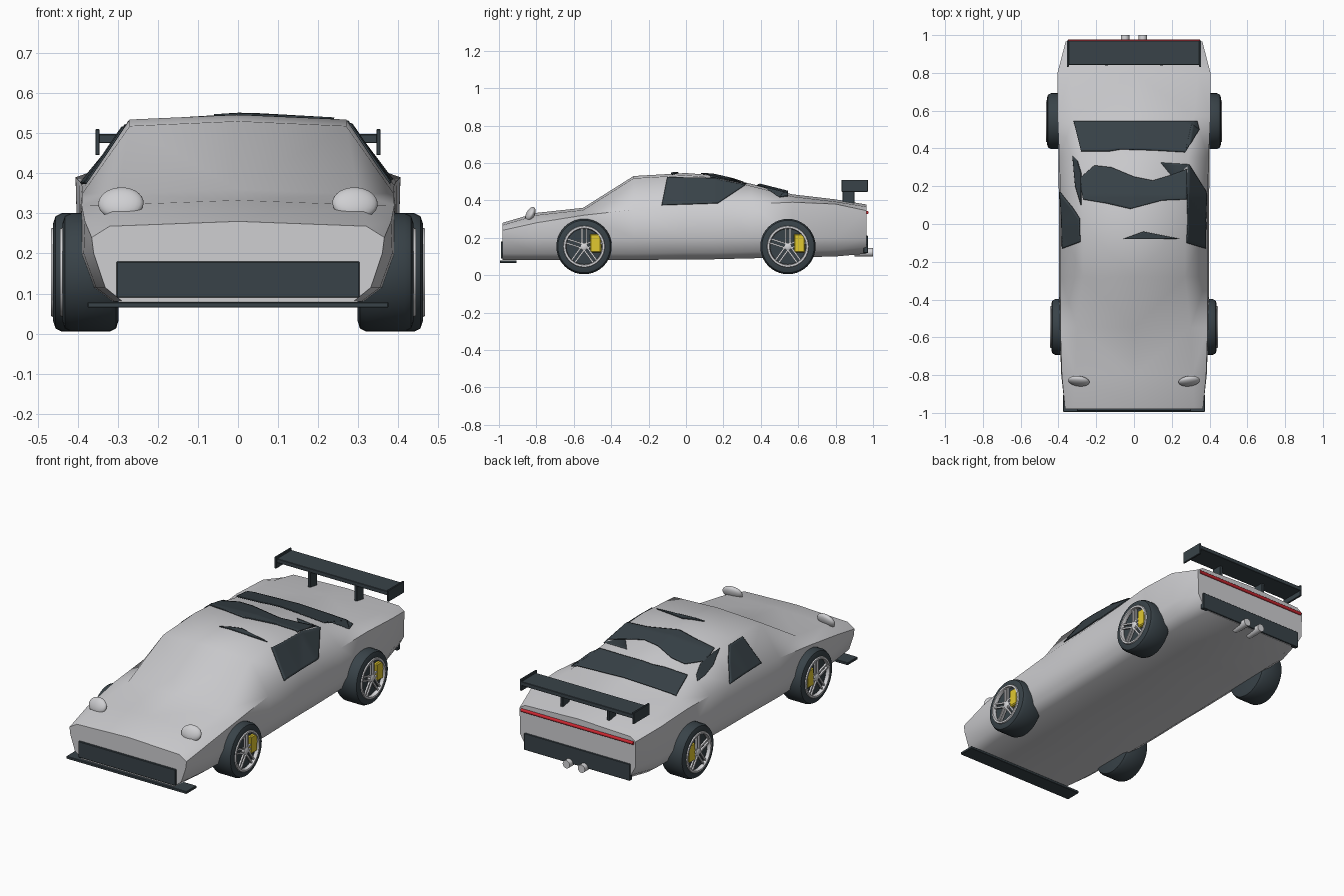
import bpy, bmesh, math
from mathutils import Vector, Matrix
from mathutils.bvhtree import BVHTree

cube = bpy.data.objects.get("Cube")
if cube:
    bpy.data.objects.remove(cube, do_unlink=True)


def material(name, rgb):
    m = bpy.data.materials.new(name)
    m.use_nodes = True
    m.diffuse_color = (*rgb, 1)
    m.node_tree.nodes["Principled BSDF"].inputs["Base Color"].default_value = (*rgb, 1)
    return m


PAINT = material("silver_paint", (0.62, 0.62, 0.64))
DARK = material("dark_trim", (0.04, 0.055, 0.065))
STEEL = material("polished_steel", (0.68, 0.68, 0.7))
YELLOW = material("caliper_yellow", (0.75, 0.58, 0.03))
RED = material("tail_red", (0.6, 0.02, 0.03))


def finish(name, bm, mat, angle=40):
    bmesh.ops.recalc_face_normals(bm, faces=bm.faces)
    mesh = bpy.data.meshes.new(name)
    bm.to_mesh(mesh)
    bm.free()
    ob = bpy.data.objects.new(name, mesh)
    bpy.context.collection.objects.link(ob)
    mesh.materials.append(mat)
    bpy.ops.object.select_all(action="DESELECT")
    ob.select_set(True)
    bpy.context.view_layer.objects.active = ob
    bpy.ops.object.shade_smooth_by_angle(angle=math.radians(angle))
    return ob


def box(name, lo, hi, mat, bevel=0.002):
    lo, hi = Vector(lo), Vector(hi)
    bm = bmesh.new()
    bmesh.ops.create_cube(bm, size=1, matrix=Matrix.Translation((lo + hi) / 2) @ Matrix.Diagonal((*(hi - lo), 1)))
    bmesh.ops.bevel(bm, geom=bm.edges[:], offset=bevel, segments=1, affect="EDGES")
    return finish(name, bm, mat, 20)


def rod(name, centre, radius, length, axis, mat):
    bm = bmesh.new()
    turn = Matrix.Rotation(math.pi / 2, 4, "Y" if axis == "X" else "X")
    bmesh.ops.create_cone(bm, cap_ends=True, segments=20, radius1=radius, radius2=radius,
                          depth=length, matrix=Matrix.Translation(centre) @ turn)
    return finish(name, bm, mat)


def lathe(name, profile, origin, side, mat):
    # Profile of (radius, outward offset) turned about the wheel axle
    bm = bmesh.new()
    rings = []
    n = 40
    for r, d in profile:
        rings.append([bm.verts.new((origin[0] + side * d, origin[1] + r * math.cos(2 * math.pi * i / n),
                                    origin[2] + r * math.sin(2 * math.pi * i / n))) for i in range(n)])
    for a, b in zip(rings, rings[1:] + rings[:1]):
        for i in range(n):
            j = (i + 1) % n
            bm.faces.new((a[i], a[j], b[j], b[i]))
    bmesh.ops.remove_doubles(bm, verts=bm.verts, dist=1e-5)
    return finish(name, bm, mat)


# Body: stations of (y, bottom z, belt width, shoulder width, shoulder z, top width, top z)
STATIONS = [
    (-0.98, 0.08, 0.36, 0.365, 0.24, 0.32, 0.28),
    (-0.80, 0.08, 0.385, 0.382, 0.28, 0.31, 0.333),
    (-0.55, 0.08, 0.395, 0.39, 0.32, 0.30, 0.36),
    (-0.28, 0.08, 0.398, 0.388, 0.35, 0.27, 0.53),
    (0.00, 0.085, 0.398, 0.388, 0.36, 0.27, 0.546),
    (0.15, 0.085, 0.398, 0.39, 0.37, 0.275, 0.534),
    (0.35, 0.09, 0.40, 0.395, 0.38, 0.285, 0.488),
    (0.57, 0.095, 0.40, 0.405, 0.39, 0.32, 0.432),
    (0.80, 0.10, 0.40, 0.405, 0.38, 0.34, 0.405),
    (0.965, 0.115, 0.36, 0.362, 0.345, 0.33, 0.378),
]
bm = bmesh.new()
rings = []
for y, zb, w, ws, zs, wt, zt in STATIONS:
    half = [(0.8 * w, zb), (0.92 * w, zb + 0.035), (w, 0.2), (ws, zs), (wt, zt - 0.012)]
    pts = [(0, zb)] + half + [(0, zt)] + [(-x, z) for x, z in reversed(half)]
    rings.append([bm.verts.new((x, y, z)) for x, z in pts])
for a, b in zip(rings, rings[1:]):
    for i in range(len(a)):
        j = (i + 1) % len(a)
        bm.faces.new((a[i], a[j], b[j], b[i]))
bm.faces.new(rings[0])
bm.faces.new(rings[-1])
bmesh.ops.triangulate(bm, faces=[f for f in bm.faces if len(f.verts) == 4])
body_tree = BVHTree.FromBMesh(bm)
finish("body", bm, PAINT, 55)


def glass(name, outline, direction, lift=0.006):
    # Thin pane laid on the body along a direction
    d = Vector(direction)
    bm = bmesh.new()
    for a, b in outline:
        bm.verts.new((a, b, 2) if d.z else (-2 * d.x, a, b))
    bmesh.ops.triangulate(bm, faces=[bm.faces.new(bm.verts)])
    for _ in range(4):
        bmesh.ops.subdivide_edges(bm, edges=bm.edges[:], cuts=1, use_grid_fill=True)
    for v in bm.verts:
        hit, normal, _, _ = body_tree.ray_cast(v.co, d)
        if hit:
            v.co = hit - d * lift
    ob = finish(name, bm, DARK, 50)
    mod = ob.modifiers.new("thickness", "SOLIDIFY")
    mod.thickness = 0.005
    mod.offset = 0


DOWN = (0, 0, -1)
glass("rear_window", [(-0.32, 0.545), (-0.28, 0.385), (-0.13, 0.385), (-0.07, 0.395), (0.1, 0.39),
                      (0.27, 0.38), (0.305, 0.53), (0.345, 0.50), (0.335, 0.545)], DOWN, 0.011)
glass("roof_panel", [(-0.29, 0.24), (-0.27, 0.13), (-0.15, 0.11), (-0.02, 0.08), (0.15, 0.125), (0.28, 0.13),
                     (0.28, 0.29), (0.2, 0.26), (0.1, 0.23), (0, 0.25), (-0.12, 0.30), (-0.21, 0.31)], DOWN)
glass("windshield_strip", [(-0.06, -0.08), (0.24, -0.078), (0.05, -0.04)], DOWN)
glass("right_rear_pane", [(-0.325, 0.36), (-0.31, 0.2), (-0.28, 0.1), (-0.28, 0.27), (-0.30, 0.335)], DOWN)
glass("left_side_window", [(-0.13, 0.375), (0.17, 0.385), (0.325, 0.488), (0.17, 0.518), (-0.10, 0.524)], (-1, 0, 0))
glass("right_side_window", [(-0.13, 0.375), (0.17, 0.375), (0.03, 0.515), (-0.095, 0.515)], (1, 0, 0))

# Front and rear trim
box("front_grille", (-0.303, -0.99, 0.09), (0.303, -0.97, 0.18), DARK)
box("front_splitter", (-0.375, -0.995, 0.065), (0.375, -0.905, 0.079), DARK)
box("rear_panel", (-0.33, 0.95, 0.118), (0.33, 0.972, 0.212), DARK)
rod("tail_light", (0, 0.967, 0.335), 0.009, 0.70, "X", RED)

# Wing
box("wing_blade", (-0.35, 0.842, 0.475), (0.35, 0.972, 0.498), DARK)
for side, label in ((1, "left"), (-1, "right")):
    xs = sorted((side * 0.345, side * 0.356))
    box(label + "_wing_endplate", (xs[0], 0.832, 0.445), (xs[1], 0.972, 0.51), DARK)
    box(label + "_wing_strut", (side * 0.145 - 0.008, 0.838, 0.38), (side * 0.145 + 0.008, 0.90, 0.48), DARK)
    rod(label + "_exhaust", (side * 0.047, 0.95, 0.122), 0.022, 0.10, "Y", STEEL)

    # Headlight: flattened dome leaning back
    bm = bmesh.new()
    place = (Matrix.Translation((side * 0.292, -0.832, 0.325)) @ Matrix.Rotation(side * 0.12, 4, "Z")
             @ Matrix.Rotation(-0.45, 4, "X") @ Matrix.Diagonal((0.057, 0.022, 0.043, 1)))
    bmesh.ops.create_uvsphere(bm, u_segments=24, v_segments=14, radius=1, matrix=place)
    finish(label + "_headlight", bm, PAINT, 60)

# Wheels
TYRE = [(0, -0.14), (0.12, -0.14), (0.14, -0.134), (0.148, -0.118), (0.148, -0.022),
        (0.14, -0.006), (0.122, 0), (0.106, 0), (0.104, -0.02), (0, -0.02)]
RIM = [(0.095, -0.006), (0.099, 0.006), (0.109, 0.006), (0.113, -0.004), (0.107, -0.015), (0.097, -0.015)]
HUB = [(0, -0.02), (0.02, -0.02), (0.02, -0.002), (0.014, 0.002), (0, 0.002)]
for side, label in ((1, "left"), (-1, "right")):
    for y, outer, end in ((-0.545, 0.438, "front"), (0.545, 0.461, "rear")):
        name = label + "_" + end
        axle = Vector((side * outer, y, 0.153))
        lathe(name + "_tyre", TYRE, axle, side, DARK)
        lathe(name + "_rim", RIM, axle, side, STEEL)
        lathe(name + "_hub", HUB, axle, side, STEEL)
        # Five pairs of spokes
        bm = bmesh.new()
        for k in range(5):
            for offset in (-0.011, 0.011):
                place = (Matrix.Translation(axle) @ Matrix.Rotation(k * math.tau / 5 + math.pi / 2, 4, "X")
                         @ Matrix.Translation((side * -0.006, 0.056, offset)) @ Matrix.Diagonal((0.01, 0.088, 0.009, 1)))
                bmesh.ops.create_cube(bm, size=1, matrix=place)
        finish(name + "_spokes", bm, STEEL, 30)
        # Brake caliper behind the axle
        c = axle + Vector((side * -0.01, 0.062, 0.018))
        half = Vector((0.012, 0.03, 0.05))
        box(name + "_caliper", c - half, c + half, YELLOW, 0.006)
